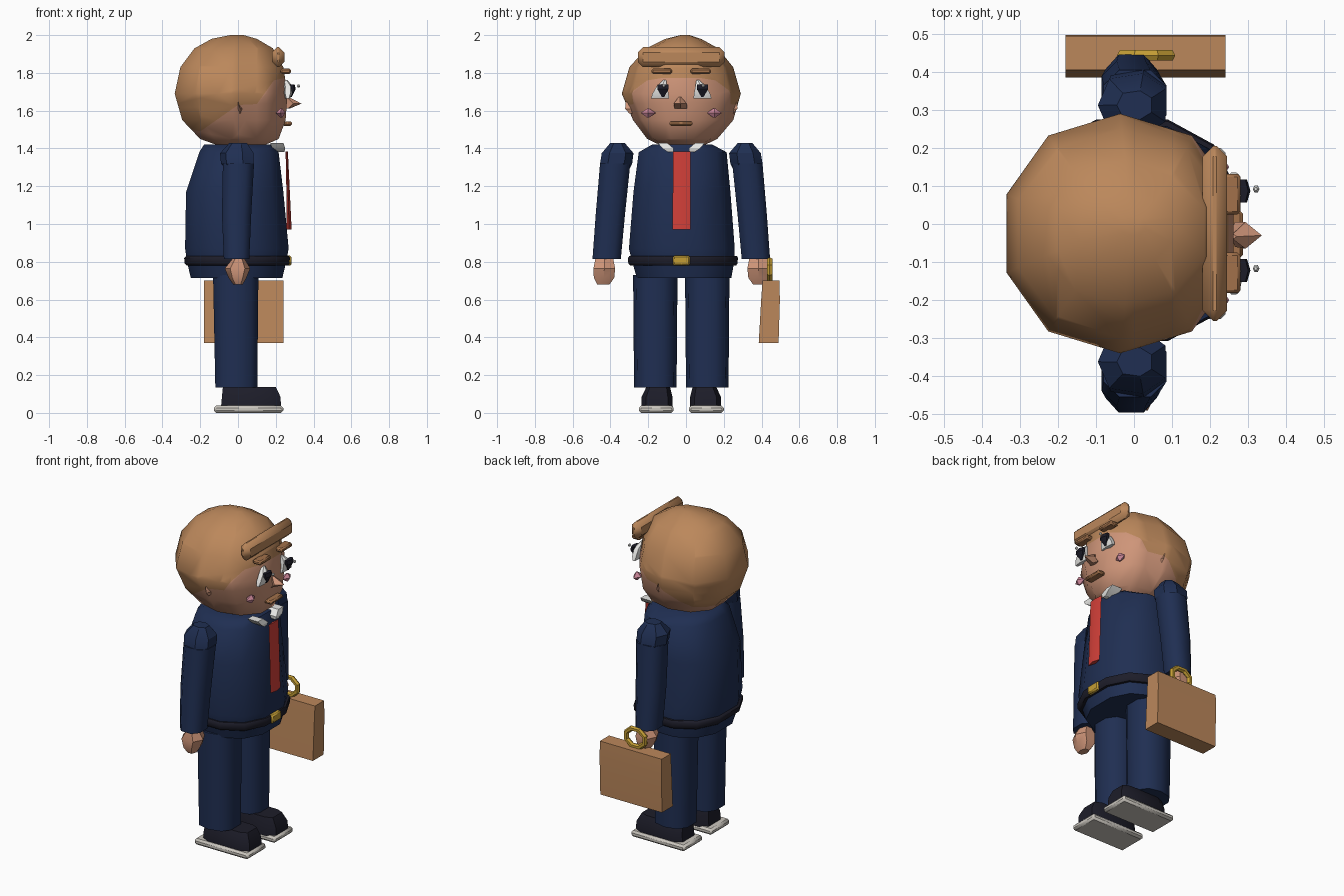
import bpy, bmesh, math

MID = -0.025  # plane of left/right symmetry (y)


def mat(name, r, g, b):
    m = bpy.data.materials.new(name)
    m.diffuse_color = (r, g, b, 1)
    return m


navy = mat("navy cloth", 0.014, 0.028, 0.085)
hair = mat("tan brown", 0.50, 0.245, 0.105)
skin = mat("skin", 0.62, 0.30, 0.19)
red = mat("red", 0.64, 0.05, 0.04)
gold = mat("gold", 0.55, 0.34, 0.035)
black = mat("black", 0.012, 0.012, 0.022)
white = mat("white", 0.80, 0.80, 0.78)
grey = mat("sole grey", 0.60, 0.57, 0.52)
pink = mat("pink", 0.62, 0.25, 0.33)
brown = mat("dark brown", 0.36, 0.165, 0.07)


def finish(name, bm, materials, angle=35, bevel=0):
    bmesh.ops.recalc_face_normals(bm, faces=bm.faces)
    me = bpy.data.meshes.new(name)
    bm.to_mesh(me)
    bm.free()
    ob = bpy.data.objects.new(name, me)
    bpy.context.collection.objects.link(ob)
    for m in materials:
        me.materials.append(m)
    if bevel:
        mod = ob.modifiers.new("bevel", 'BEVEL')
        mod.width = bevel
        mod.segments = 1
    bpy.ops.object.select_all(action='DESELECT')
    ob.select_set(True)
    bpy.context.view_layer.objects.active = ob
    bpy.ops.object.shade_smooth_by_angle(angle=math.radians(angle))
    return ob


def loft_bm(rings, n, p, off, flip=False):
    """Rings are (z, x0, x1, y0, y1); sections are superellipses of n sides."""
    def f(v):
        return math.copysign(abs(v) ** (2 / p), v) if abs(v) > 1e-6 else 0
    pts = [(f(math.cos(a)), f(math.sin(a)))
           for a in [2 * math.pi * (i + off) / n for i in range(n)]]
    mx = max(abs(q[0]) for q in pts)
    my = max(abs(q[1]) for q in pts)
    bm = bmesh.new()
    loops = []
    for z, x0, x1, y0, y1 in rings:
        loop = []
        for px, py in pts:
            x = (x0 + x1) / 2 + (x1 - x0) / 2 * px / mx
            y = (y0 + y1) / 2 + (y1 - y0) / 2 * py / my
            loop.append(bm.verts.new((x, 2 * MID - y if flip else y, z)))
        loops.append(loop)
    for a, b in zip(loops, loops[1:]):
        for i in range(n):
            j = (i + 1) % n
            bm.faces.new((a[i], a[j], b[j], b[i]))
    bm.faces.new(loops[0])
    bm.faces.new(loops[-1])
    return bm


def loft(name, rings, m, n=8, p=4, off=0.5, angle=35, bevel=0, pair=False):
    for flip in ([False, True] if pair else [False]):
        label = name if not pair else ("left_" if flip else "right_") + name
        finish(label, loft_bm(rings, n, p, off, flip), [m], angle, bevel)


def box(name, x0, x1, y0, y1, z0, z1, m, bevel=0, pair=False):
    loft(name, [(z0, x0, x1, y0, y1), (z1, x0, x1, y0, y1)], m, 4, 100, 0.5, 25, bevel, pair)


# Head, with the hairline cut into it
bm = loft_bm([(1.40, -.06, .10, -.10, .06), (1.45, -.20, .215, -.205, .165),
              (1.55, -.295, .252, -.28, .25), (1.69, -.335, .262, -.34, .29),
              (1.83, -.305, .24, -.30, .25), (1.93, -.23, .185, -.21, .17),
              (1.98, -.14, .10, -.11, .08), (2.0, -.04, .03, -.03, .02)], 10, 2.1, 0.5)
line = [(-.4, 1.54), (-.2, 1.49), (0, 1.63), (.1, 1.635), (.19, 1.76), (.4, 1.81)]
for (xa, za), (xb, zb) in zip(line, line[1:]):
    bmesh.ops.bisect_plane(bm, geom=bm.verts[:] + bm.edges[:] + bm.faces[:], dist=1e-5,
                           plane_co=(xa, 0, za), plane_no=(za - zb, 0, xb - xa))
for x, z in line[1:-1]:
    bmesh.ops.bisect_plane(bm, geom=bm.verts[:] + bm.edges[:] + bm.faces[:], dist=1e-5,
                           plane_co=(x, 0, z), plane_no=(1, 0, 0))
for face in bm.faces:
    c = face.calc_center_median()
    for (xa, za), (xb, zb) in zip(line, line[1:]):
        if xa <= c.x <= xb:
            face.material_index = int(c.z > za + (zb - za) * (c.x - xa) / (xb - xa))
finish("head", bm, [skin, hair], 60)

# Hair roll, brows, mouth
box("hair_fringe", .18, .245, -.255, .205, 1.83, 1.937, hair, .028)
box("brow", .225, .28, -.182, -.075, 1.795, 1.822, brown, .008, True)
box("mouth", .235, .287, -.088, .035, 1.52, 1.543, brown, .008)

# Eyes, cheeks, nose, ears
loft("eye_white", [(1.665, .25, .275, -.185, -.09), (1.69, .24, .287, -.178, -.092),
                   (1.73, .24, .288, -.155, -.10), (1.762, .24, .262, -.12, -.105)],
     white, 6, 2.5, 0, 30, 0, True)
for side, y in (("right", -.122), ("left", .087)):
    loft(side + "_pupil", [(1.672, .275, .285, y - .006, y + .006),
                           (1.715, .27, .306, y - .03, y + .03),
                           (1.738, .27, .30, y - .03, y + .03)], black, 6, 2, 0)
    loft(side + "_eye_glint", [(1.722, .316, .324, y + .001, y + .009),
                               (1.73, .312, .33, y - .004, y + .014),
                               (1.738, .316, .324, y + .001, y + .009)], white, 6, 2, 0)
loft("cheek", [(1.563, .225, .235, -.205, -.195), (1.588, .20, .25, -.24, -.16),
               (1.612, .225, .235, -.205, -.195)], pink, 4, 2, 0, 30, 0, True)
loft("nose", [(1.612, .255, .275, -.06, .005), (1.637, .25, .336, -.065, .005),
              (1.672, .25, .27, -.04, -.026)], skin, 4, 2, 0)
loft("ear", [(1.585, .007, .013, -.30, -.26), (1.61, -.002, .022, -.322, -.26),
             (1.645, -.002, .004, -.32, -.26)], skin, 4, 2, 0, 30, 0, True)

# Jacket, belt, buckle
loft("jacket", [(.715, -.25, .235, -.26, .24), (.80, -.27, .255, -.285, .255),
                (.87, -.28, .268, -.302, .258), (1.17, -.275, .24, -.278, .235),
                (1.38, -.205, .215, -.25, .215), (1.42, -.18, .20, -.18, .14)],
     navy, 12, 2.4, 0.5, 50)
loft("belt", [(.78, -.27, .265, -.295, .265), (.79, -.282, .272, -.305, .272),
              (.82, -.285, .275, -.308, .275), (.83, -.275, .27, -.30, .27)],
     black, 12, 2.4, 0.5, 50)
box("buckle", .25, .284, -.07, .02, .78, .832, gold, .008)

# Tie and collar
loft("tie", [(.97, .258, .284, -.072, .025), (1.18, .256, .274, -.07, .025),
             (1.385, .252, .264, -.07, .025)], red, 4, 2, 0)
loft("collar", [(1.38, .215, .245, -.095, -.068), (1.40, .18, .25, -.125, -.065),
                (1.43, .17, .24, -.15, -.10)], white, 4, 100, 0.5, 30, 0, True)

# Arms, shoulders and hands
loft("arm", [(.815, -.075, .06, -.495, -.345), (1.05, -.085, .07, -.478, -.323),
             (1.32, -.08, .085, -.455, -.295)], navy, 8, 2.5, 0.5, 60, 0, True)
loft("shoulder", [(1.27, -.05, .05, -.43, -.31), (1.32, -.09, .09, -.455, -.285),
                  (1.375, -.095, .09, -.446, -.278), (1.43, -.045, .05, -.40, -.325)],
     navy, 7, 2.4, 0.5, 30, 0, True)
loft("hand", [(.68, -.025, .025, -.47, -.405), (.715, -.05, .045, -.488, -.38),
              (.765, -.07, .065, -.49, -.375), (.815, -.03, .035, -.48, -.385)],
     skin, 6, 2.5, 0, 35, 0, True)

# Legs and shoes
loft("leg", [(.135, -.12, .102, -.275, -.05), (.73, -.132, .108, -.28, -.045)],
     navy, 10, 2.5, 0.5, 60, 0, True)
loft("shoe", [(.03, -.09, .228, -.235, -.07), (.085, -.085, .225, -.235, -.072),
              (.137, -.08, .20, -.21, -.085)], black, 8, 5, 0.5, 35, 0, True)
box("sole", -.127, .24, -.25, -.065, 0, .038, grey, .012, True)

# Briefcase and ring handle
loft("briefcase", [(.37, -.18, .24, .385, .49), (.60, -.18, .24, .398, .497),
                   (.70, -.18, .24, .405, .494)], hair, 4, 100, 0.5, 25)
bm = bmesh.new()
N, K = 8, 6
ring = [[bm.verts.new((.032 + (.067 + .016 * math.cos(b)) * math.cos(a),
                       .443 + .016 * math.sin(b),
                       .757 + (.056 + .016 * math.cos(b)) * math.sin(a)))
         for b in [2 * math.pi * k / K for k in range(K)]]
        for a in [2 * math.pi * (i + .5) / N for i in range(N)]]
for i in range(N):
    for k in range(K):
        j, l = (i + 1) % N, (k + 1) % K
        bm.faces.new((ring[i][k], ring[j][k], ring[j][l], ring[i][l]))
finish("briefcase_handle", bm, [gold], 30)
